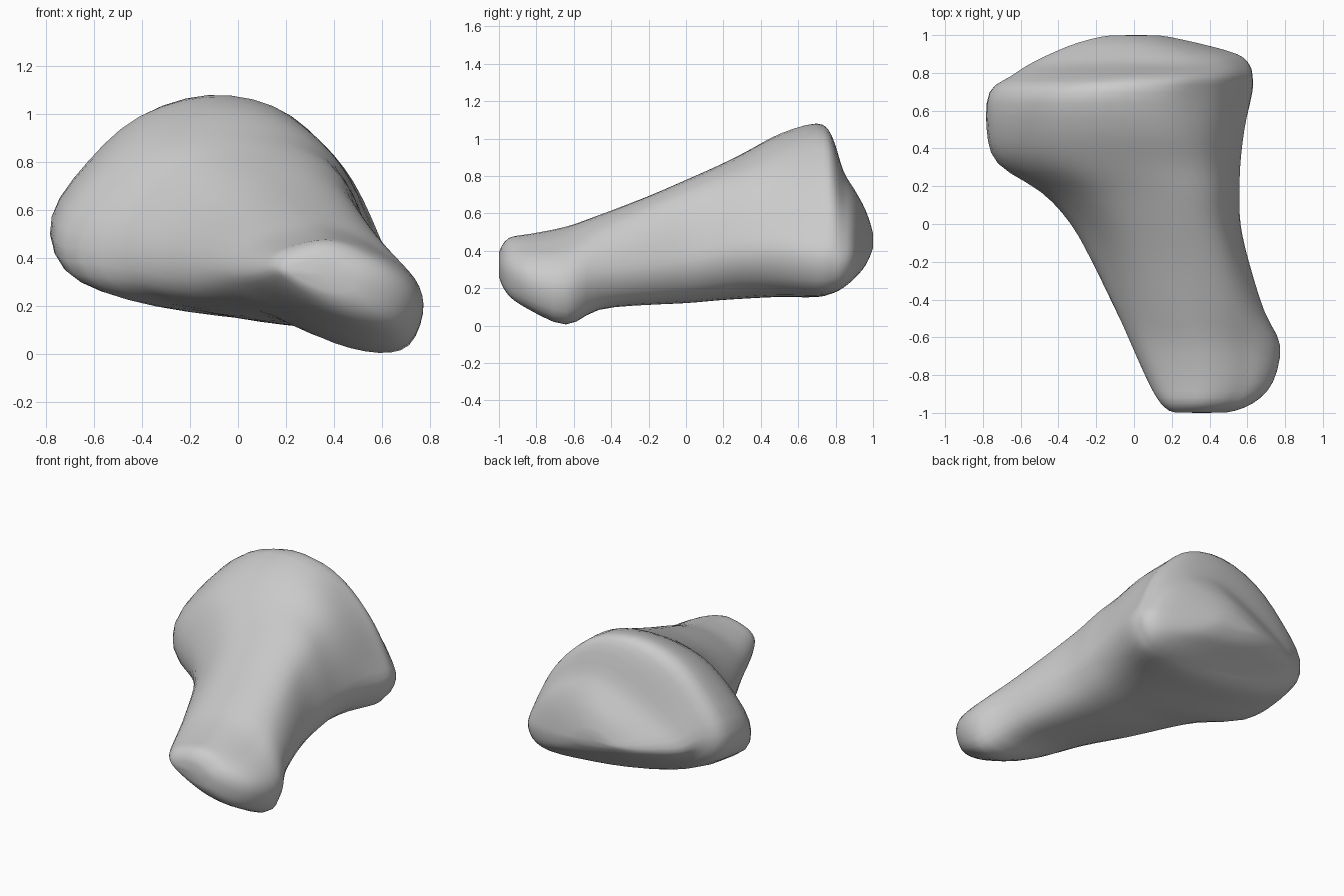
import bpy, bmesh
from mathutils import Vector

if "Cube" in bpy.data.objects:
    bpy.data.objects.remove(bpy.data.objects["Cube"])

# Cross-section shapes (x, z), all starting at the right and running counter-clockwise
FOOT = [(.775, .16), (.76, .27), (.69, .36), (.6, .42), (.5, .475), (.36, .51), (.2, .48),
        (.07, .42), (.02, .33), (.07, .25), (.22, .14), (.42, .04), (.6, .0), (.72, .03)]
SHAFT = [(.56, .30), (.55, .44), (.505, .59), (.43, .71), (.30, .775), (.12, .78), (-.06, .73),
         (-.2, .61), (-.31, .44), (-.30, .28), (-.15, .19), (.1, .135), (.32, .12), (.48, .17)]
HEAD = [(.63, .36), (.58, .50), (.47, .73), (.33, .90), (.14, 1.04), (-.13, 1.085), (-.41, 1.0),
        (-.62, .81), (-.775, .58), (-.70, .38), (-.38, .24), (.05, .165), (.35, .16), (.55, .20)]
BACK = [(.63, .36), (.59, .52), (.49, .74), (.36, .91), (.19, 1.04), (-.06, 1.085), (-.33, .97),
        (-.58, .79), (-.775, .60), (-.68, .46), (-.40, .33), (.0, .22), (.35, .16), (.55, .20)]

# Stations along the bone: y, x min, x max, z min, z max, shape (0 foot, 1 shaft, 2 head, 3 back)
STATIONS = [
    (-1.0, .20, .50, .25, .40, 0),
    (-.95, .14, .63, .16, .47, 0),
    (-.84, .075, .735, .085, .49, 0),
    (-.64, -.015, .775, .0, .53, 0),
    (-.47, -.09, .69, .085, .59, .5),
    (-.2, -.215, .605, .11, .69, .9),
    (.0, -.325, .56, .12, .775, 1),
    (.17, -.48, .555, .135, .85, 1),
    (.32, -.715, .56, .145, .925, 1.15),
    (.5, -.775, .585, .155, 1.025, 1.5),
    (.7, -.77, .63, .155, 1.085, 2),
    (.78, -.66, .63, .17, 1.02, 2.5),
    (.84, -.57, .615, .20, .83, 3),
    (.90, -.45, .55, .25, .73, 3),
    (.96, -.30, .33, .32, .62, 3),
    (1.0, -.14, .14, .41, .50, 3),
]


def unit(profile):
    """Scale a profile into the 0..1 square."""
    xs, zs = zip(*profile)
    return [Vector(((x - min(xs)) / (max(xs) - min(xs)), (z - min(zs)) / (max(zs) - min(zs))))
            for x, z in profile]


def spline(pts, closed, steps):
    """Catmull-Rom curve through the points."""
    n = len(pts)
    at = (lambda i: pts[i % n]) if closed else (lambda i: pts[max(0, min(n - 1, i))])
    out = []
    for i in range(n if closed else n - 1):
        a, b, c, d = (at(i + k) for k in (-1, 0, 1, 2))
        for s in range(steps):
            t = s / steps
            out.append(0.5 * (2 * b + (c - a) * t + (2 * a - 5 * b + 4 * c - d) * t ** 2
                              + (3 * b - a - 3 * c + d) * t ** 3))
    return out if closed else out + [pts[-1]]


shapes = [unit(p) for p in (FOOT, SHAFT, HEAD, BACK)]


def section(y, x0, x1, z0, z1, w):
    k = min(int(w), 2)
    pts = unit([a.lerp(b, w - k) for a, b in zip(shapes[k], shapes[k + 1])])
    ring = [Vector((x0 + p.x * (x1 - x0), y, z0 + p.y * (z1 - z0))) for p in pts]
    return spline(ring, True, 3)


# Loft the sections into one smooth skin with rounded end caps
rings = [section(*s) for s in STATIONS]
rails = [spline(list(r), False, 3) for r in zip(*rings)]
bm = bmesh.new()
grid = [[bm.verts.new(p) for p in rail] for rail in rails]
n, m = len(grid), len(grid[0])
for i in range(n):
    a, b = grid[i], grid[(i + 1) % n]
    for j in range(m - 1):
        bm.faces.new((a[j], b[j], b[j + 1], a[j + 1]))
for j in (0, m - 1):
    ring = [g[j] for g in grid]
    hub = bm.verts.new(sum((v.co for v in ring), Vector()) / n)
    for i in range(n):
        bm.faces.new((hub, ring[i], ring[(i + 1) % n]))
# Relax the skin slightly to even out the creases
for _ in range(2):
    bmesh.ops.smooth_vert(bm, verts=bm.verts, factor=0.3,
                          use_axis_x=True, use_axis_y=True, use_axis_z=True)
bmesh.ops.recalc_face_normals(bm, faces=bm.faces)
for f in bm.faces:
    f.smooth = True

mesh = bpy.data.meshes.new("heel_bone")
bm.to_mesh(mesh)
bm.free()
bone = bpy.data.objects.new("heel_bone", mesh)
bpy.context.collection.objects.link(bone)
